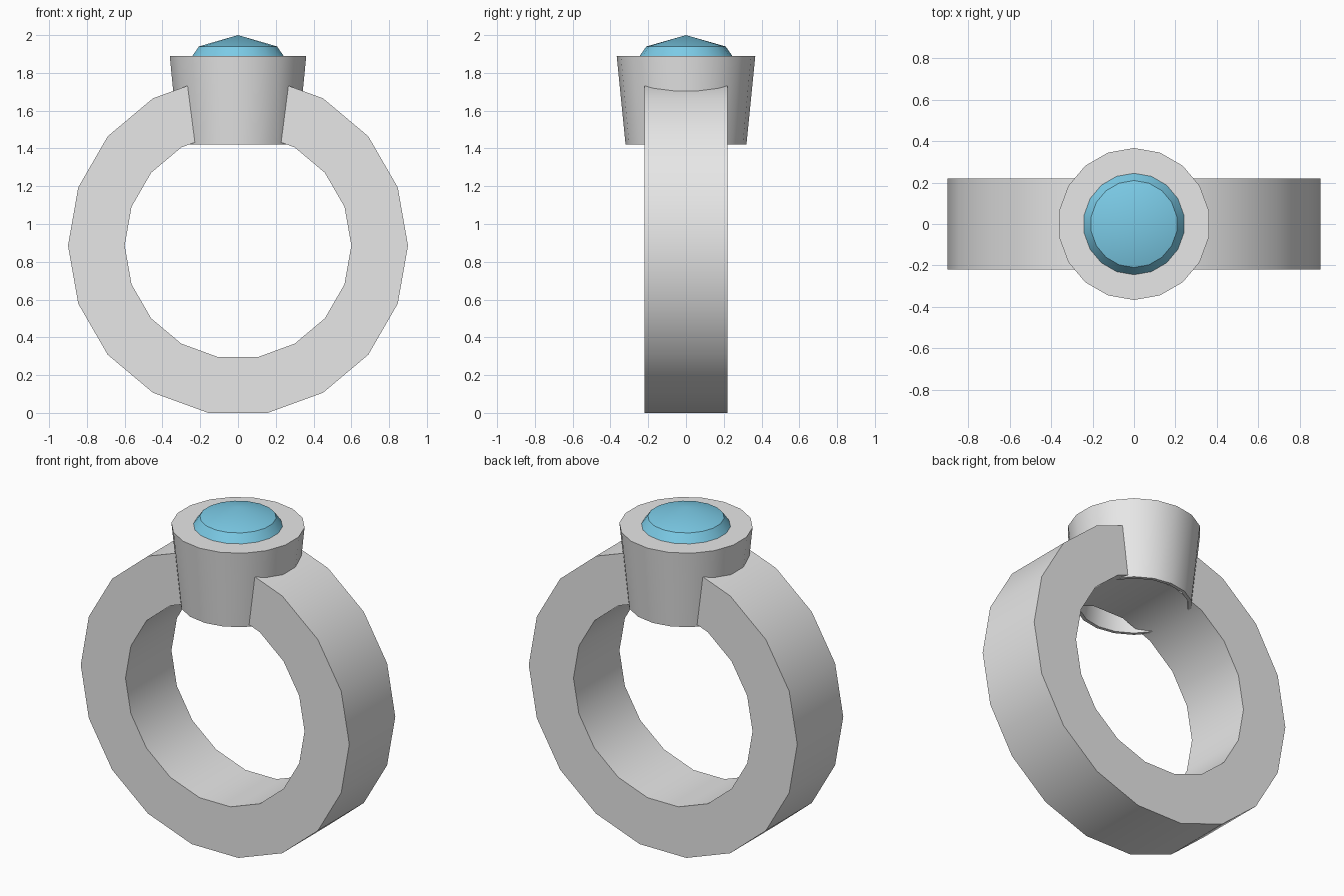
import bpy, math

if "Cube" in bpy.data.objects:
    bpy.data.objects.remove(bpy.data.objects["Cube"])

N = 18  # sides of every round part


def material(name, rgb):
    m = bpy.data.materials.new(name)
    m.diffuse_color = (*rgb, 1)
    m.use_nodes = True
    m.node_tree.nodes["Principled BSDF"].inputs["Base Color"].default_value = m.diffuse_color
    return m


silver = material("silver", (0.8, 0.8, 0.8))
blue = material("gem blue", (0.2, 0.6, 0.8))


def lathe(name, profile, mat, closed=False):
    """Spin (radius, z) points round z; first corner points to +y.
    A zero radius makes a single pole point."""
    verts, rows, faces = [], [], []
    for r, z in profile:
        if r == 0:
            rows.append([len(verts)] * N)
            verts.append((0, 0, z))
        else:
            rows.append(list(range(len(verts), len(verts) + N)))
            for i in range(N):
                a = math.pi / 2 + i * math.tau / N
                verts.append((r * math.cos(a), r * math.sin(a), z))
    pairs = list(zip(rows, rows[1:]))
    if closed:
        pairs.append((rows[-1], rows[0]))
    for lo, hi in pairs:
        for i in range(N):
            j = (i + 1) % N
            faces.append(tuple(dict.fromkeys((lo[i], lo[j], hi[j], hi[i]))))
    me = bpy.data.meshes.new(name)
    me.from_pydata(verts, [], faces)
    me.materials.append(mat)
    me.update()
    ob = bpy.data.objects.new(name, me)
    bpy.context.collection.objects.link(ob)
    return ob


def smooth(ob, angle):
    bpy.ops.object.select_all(action='DESELECT')
    ob.select_set(True)
    bpy.context.view_layer.objects.active = ob
    bpy.ops.object.shade_smooth_by_angle(angle=math.radians(angle))


# Band: rectangular section spun, then turned upright
band = lathe("band", [(0.9, -0.22), (0.9, 0.22), (0.6, 0.22), (0.6, -0.22)],
             silver, closed=True)
for v in band.data.vertices:
    x, y, z = v.co
    v.co = (y, -z, 0.886 - x)
band.data.update()

# Seat: tapered cup, open underneath
seat = lathe("seat", [(0.32, 1.42), (0.367, 1.89), (0.235, 1.89), (0.30, 1.42)],
             silver, closed=True)

# Gem: bevelled girdle, low crown, flat underside inside the seat
gem = lathe("gem", [(0, 1.85), (0.245, 1.87), (0.245, 1.89), (0.21, 1.94), (0, 2.0)],
            blue)

for ob in (band, seat, gem):
    smooth(ob, 30)
